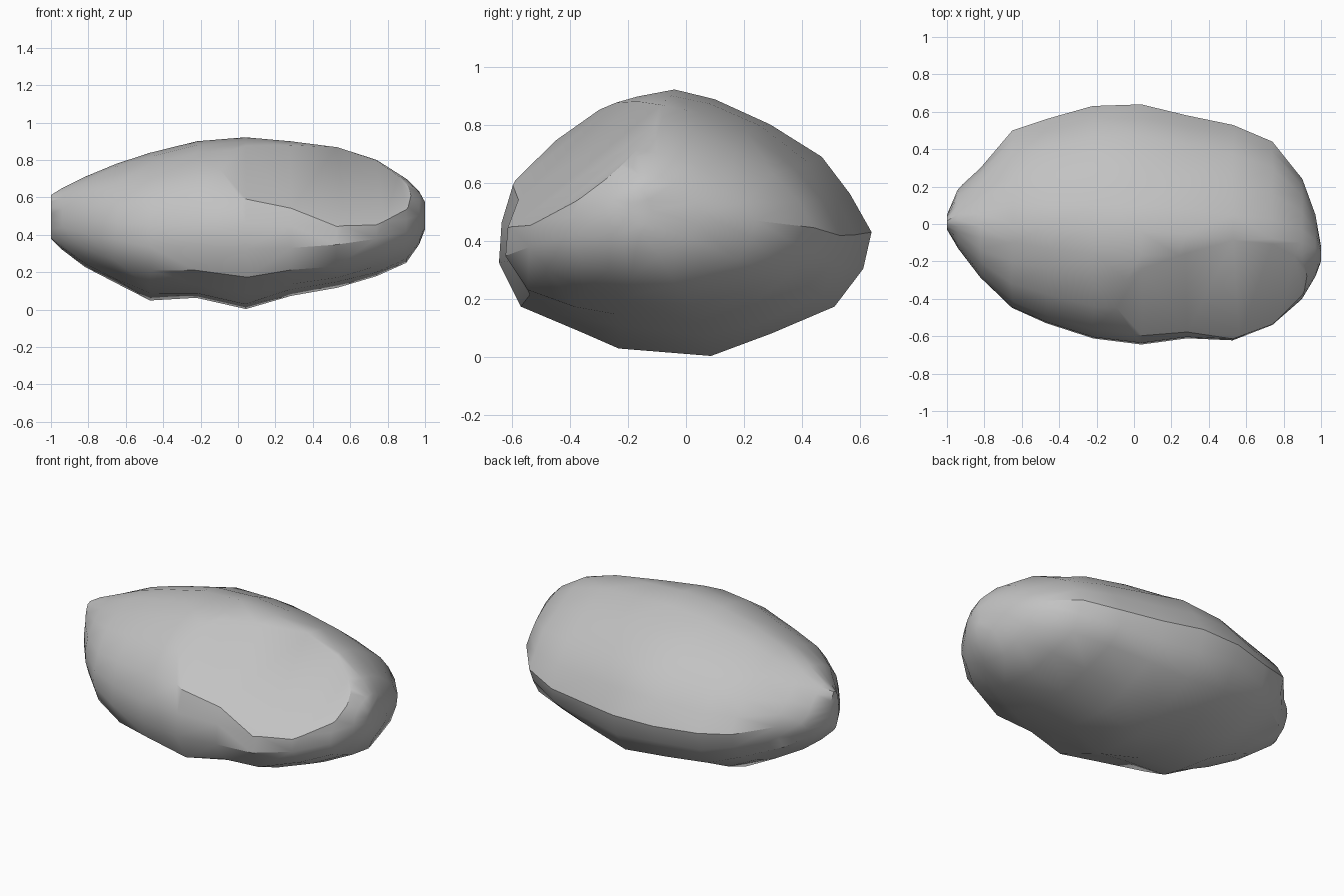
import bpy, bmesh, math, random
from mathutils import Vector

random.seed(4)
cube = bpy.data.objects.get("Cube")
if cube:
    bpy.data.objects.remove(cube, do_unlink=True)

# Grey stone material
stone = bpy.data.materials.new("grey_stone")
stone.use_nodes = True
colour = (0.54, 0.54, 0.54, 1)
stone.diffuse_color = colour
stone.node_tree.nodes["Principled BSDF"].inputs["Base Color"].default_value = colour

# Stations along the boulder: x, front y, back y, bottom z, top z, widest z
stations = [
    (-1.0, -.03, .05, .38, .62, .50), (-.94, -.13, .19, .32, .65, .47),
    (-.82, -.29, .30, .23, .71, .45), (-.65, -.45, .50, .14, .78, .43),
    (-.47, -.53, .56, .05, .84, .41), (-.22, -.61, .63, .06, .90, .41),
    (.04, -.64, .64, .00, .92, .41), (.28, -.61, .58, .07, .90, .40),
    (.53, -.62, .53, .12, .87, .40), (.74, -.54, .44, .18, .80, .43),
    (.90, -.40, .24, .25, .70, .46), (.97, -.28, .05, .35, .63, .49),
    (1.0, -.20, -.12, .43, .58, .50)]

# Unit cross-section: gently sloping crown, low front bulge, keeled underside
section = [
    (1, .04), (.89, .29), (.73, .53), (.45, .78), (.16, .94), (-.06, 1),
    (-.27, .95), (-.48, .86), (-.72, .68), (-.93, .39), (-.99, .1),
    (-1, -.2), (-.88, -.57), (-.58, -.78), (-.36, -.91), (.14, -1),
    (.47, -.82), (.81, -.58), (.95, -.25)]


def ring(bm, x, front, back, low, high, mid):
    """One slightly roughened cross-section of the boulder."""
    verts = []
    half = (back - front) / 2
    for across, up in section:
        y = (front + back) / 2 + half * across
        z = mid + up * ((high - mid) if up > 0 else (mid - low))
        rough = .04 * half * abs(across * up)
        shift = Vector([random.uniform(-1, 1) for _ in range(3)]) * rough
        verts.append(bm.verts.new(Vector((x, y, z)) + shift))
    return verts


# Loft the boulder skin
bm = bmesh.new()
rings = [ring(bm, *s) for s in stations]
for a, b in zip(rings, rings[1:]):
    for i in range(len(section)):
        bm.faces.new((a[i - 1], b[i - 1], b[i], a[i]))
bm.faces.new(rings[0])
bm.faces.new(rings[-1])
bmesh.ops.recalc_face_normals(bm, faces=bm.faces)

# Chip flat facets off the skin: point on the facet, outward direction
chips = [((.75, -.30, .64), (.2, -.6, .75)),
         ((.68, .46, .47), (.4, .85, .3)),
         ((-.75, .40, .5), (-.75, .65, .1))]
for point, outward in chips:
    bmesh.ops.bisect_plane(bm, geom=bm.verts[:] + bm.edges[:] + bm.faces[:],
                           plane_co=point, plane_no=outward, clear_outer=True)
    bmesh.ops.holes_fill(bm, edges=[e for e in bm.edges if e.is_boundary], sides=0)

bmesh.ops.remove_doubles(bm, verts=bm.verts, dist=.02)
bmesh.ops.triangulate(bm, faces=bm.faces)
bmesh.ops.recalc_face_normals(bm, faces=bm.faces)

mesh = bpy.data.meshes.new("boulder")
bm.to_mesh(mesh)
bm.free()
mesh.materials.append(stone)
boulder = bpy.data.objects.new("boulder", mesh)
bpy.context.collection.objects.link(boulder)
bpy.context.view_layer.objects.active = boulder
boulder.select_set(True)
bpy.ops.object.shade_smooth_by_angle(angle=math.radians(32))
